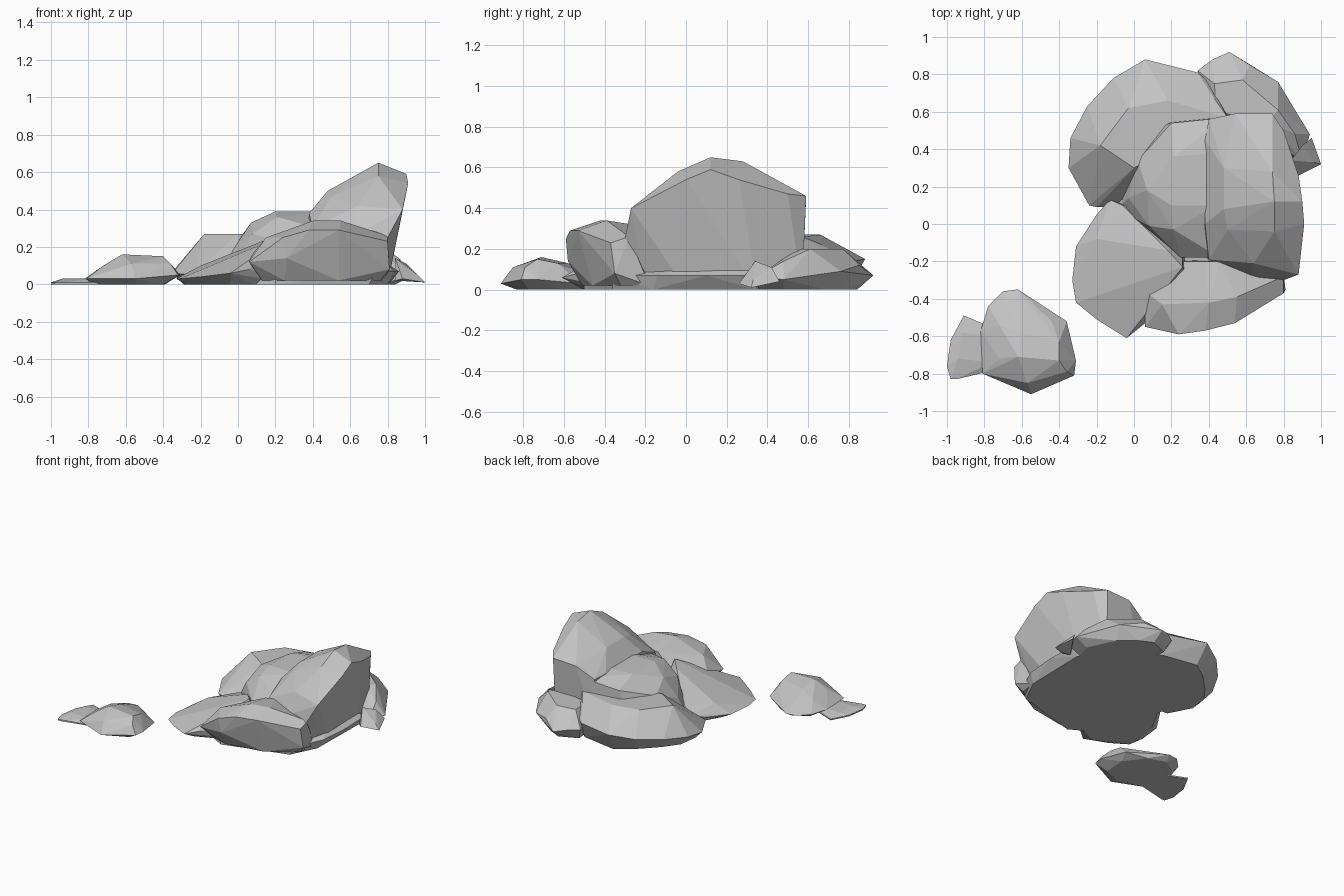
import bpy
import bmesh
import math
from mathutils import Vector

default_cube = bpy.data.objects.get("Cube")
if default_cube:
    bpy.data.objects.remove(default_cube, do_unlink=True)

# One plain grey stone colour
stone = bpy.data.materials.new("stone_grey")
stone.use_nodes = True
stone_colour = (0.55, 0.55, 0.55, 1)
stone.diffuse_color = stone_colour
stone.node_tree.nodes["Principled BSDF"].inputs["Base Color"].default_value = stone_colour


def level(height, *outline):
    """Corner points that share one height."""
    return [(x, y, height) for x, y in outline]


def rock(name, corners):
    """Chipped boulder: hull around its corners, given in hundredths of a unit."""
    bm = bmesh.new()
    for corner in corners:
        bm.verts.new(Vector(corner) / 100)
    hull = bmesh.ops.convex_hull(bm, input=bm.verts)
    unused = {item for item in hull["geom_interior"] + hull["geom_unused"]
              if isinstance(item, bmesh.types.BMVert)}
    bmesh.ops.delete(bm, geom=list(unused), context="VERTS")
    # Merge nearly flat neighbours into broad facets
    bmesh.ops.dissolve_limit(bm, angle_limit=math.radians(4),
                             verts=bm.verts, edges=bm.edges)
    bmesh.ops.recalc_face_normals(bm, faces=bm.faces)
    mesh = bpy.data.meshes.new(name)
    bm.to_mesh(mesh)
    bm.free()
    mesh.materials.append(stone)
    boulder = bpy.data.objects.new(name, mesh)
    bpy.context.collection.objects.link(boulder)
    return boulder


# Tall leaning boulder: narrow foot, overhanging right rim, high crest
foot = level(0, (35, -15), (74, -20), (80, 0), (80, 35), (73, 57), (40, 56))
rim = [(88, -27, 40), (91, 0, 54), (90, 12, 59), (88, 26, 54), (80, 50, 47),
       (74, 59, 46), (80, -30, 25)]
crest = [(75, 12, 65), (74, 28, 63), (75, -4, 58), (64, -21, 42), (62, -29, 26)]
shoulder = [(48, 8, 50), (48, 30, 50), (38, 0, 38), (38, 45, 38), (50, -3, 47),
            (40, -19, 30), (54, 59, 45), (40, 56, 37)]
rock("tall_boulder", foot + rim + crest + shoulder)

# Rounded boulder merging into the tall one
foot = level(0, (-9, 8), (-7, 34), (5, 50), (18, 55), (55, 55), (55, -15), (15, -12))
crest = level(39, (20, 10), (44, 10), (21, 36), (44, 38))
shoulder = [(7, 18, 33), (8, -1, 27), (21, -3, 36), (2, 34, 26), (-3, 14, 18),
            (20, 54, 33), (50, 57, 36), (46, -18, 29), (25, -18, 22)]
rock("middle_boulder", foot + crest + shoulder)

# Broad curved boulder at the back left, undercut along its outer rim
foot = level(0, (-29, 30), (-27, 45), (-18, 57), (-5, 70), (8, 79),
             (36, 74), (50, 60), (-20, 13), (5, 10))
rim = [(-35, 30, 6), (-34, 46, 8), (-25, 63, 10), (-11, 78, 12), (6, 88, 15),
       (34, 81, 14), (40, 76, 14), (-24, 10, 5), (-20, 9, 5)]
crest = level(27, (-18, 42), (-10, 52), (-3, 62), (18, 66), (0, 30), (-10, 36))
rock("back_left_boulder", foot + rim + crest + [(43, 67, 22), (50, 57, 26)])

# Lower boulder at the back right
foot = level(0, (38, 78), (52, 84), (62, 79), (74, 69), (84, 48), (80, 36), (40, 55))
rim = [(34, 82, 9), (42, 88, 9), (51, 92, 7), (62, 85, 12), (77, 76, 9),
       (94, 48, 5), (90, 34, 6)]
crest = level(20, (44, 60), (43, 75), (58, 77), (77, 61), (72, 55))
rock("back_right_boulder", foot + rim + crest + [(86, 48, 14)])

# Sloping boulder at the front left, low at its outer edge
foot = level(0, (-28, -28), (-20, -38), (-4, -50), (8, -45), (-25, -10),
             (-16, 6), (-10, 10), (25, 0), (30, -30))
rim = [(-33, -30, 3), (-31, -42, 3), (-20, -51, 4), (-4, -61, 6), (6, -53, 8),
       (-31, -12, 3), (-20, 5, 4)]
crest = [(-13, 13, 7), (-6, 10, 11), (2, 0, 16), (18, -14, 25), (26, -23, 27),
         (-5, -24, 14), (-20, -8, 10), (4, -44, 13)]
rock("front_left_boulder", foot + rim + crest)

# Long overhanging boulder across the front
foot = level(2, (13, -47), (25, -51), (54, -46), (76, -32), (78, -18), (12, -20))
rim = [(6, -55, 12), (24, -59, 25), (26, -58, 14), (38, -57, 29), (54, -53, 29),
       (80, -37, 23), (81, -35, 8), (6, -36, 14)]
crest = [(40, -42, 34), (55, -39, 34), (15, -43, 25), (80, -28, 26),
         (38, -20, 30), (46, -20, 31)]
rock("front_boulder", foot + rim + crest)

# Low slab the pile rests on
foot = level(0, (-15, -30), (20, -50), (70, -36), (80, -16), (81, 34), (70, 52),
             (20, 60), (-15, 40))
rim = level(7, (20, -50), (74, -36), (84, -14), (86, 10), (85, 36), (20, 60))
rock("ground_slab", foot + rim + level(12, (78, 0), (78, 28), (0, 0), (0, 28)))

# Loose chip at the right
rock("right_chip", [(88, 26, 3), (100, 32, 1), (96, 33, 5), (90, 42, 11),
                    (95, 46, 4), (84, 34, 14), (84, 30, 2)])

# Separate small boulder and its flat chip
foot = level(0, (-78, -76), (-72, -78), (-54, -83), (-40, -77), (-39, -60),
             (-50, -45), (-64, -40), (-75, -47))
rim = level(3, (-81, -80), (-55, -91), (-36, -52), (-62, -35), (-70, -36),
            (-78, -44), (-82, -57))
crest = [(-62, -71, 16), (-40, -73, 15), (-40, -63, 13), (-61, -58, 13),
         (-72, -72, 10), (-72, -54, 9), (-57, -85, 11), (-36, -79, 11),
         (-44, -52, 8), (-32, -81, 5), (-31, -73, 5)]
rock("small_boulder", foot + rim + crest)

outline = [(-100, -76), (-98, -83), (-95, -83), (-88, -80), (-74, -78),
           (-74, -56), (-81, -57), (-91, -49), (-98, -62)]
rock("flat_chip", level(0, *outline) + level(1, *outline)
     + level(3, (-92, -58), (-76, -60), (-76, -74), (-94, -72)))
